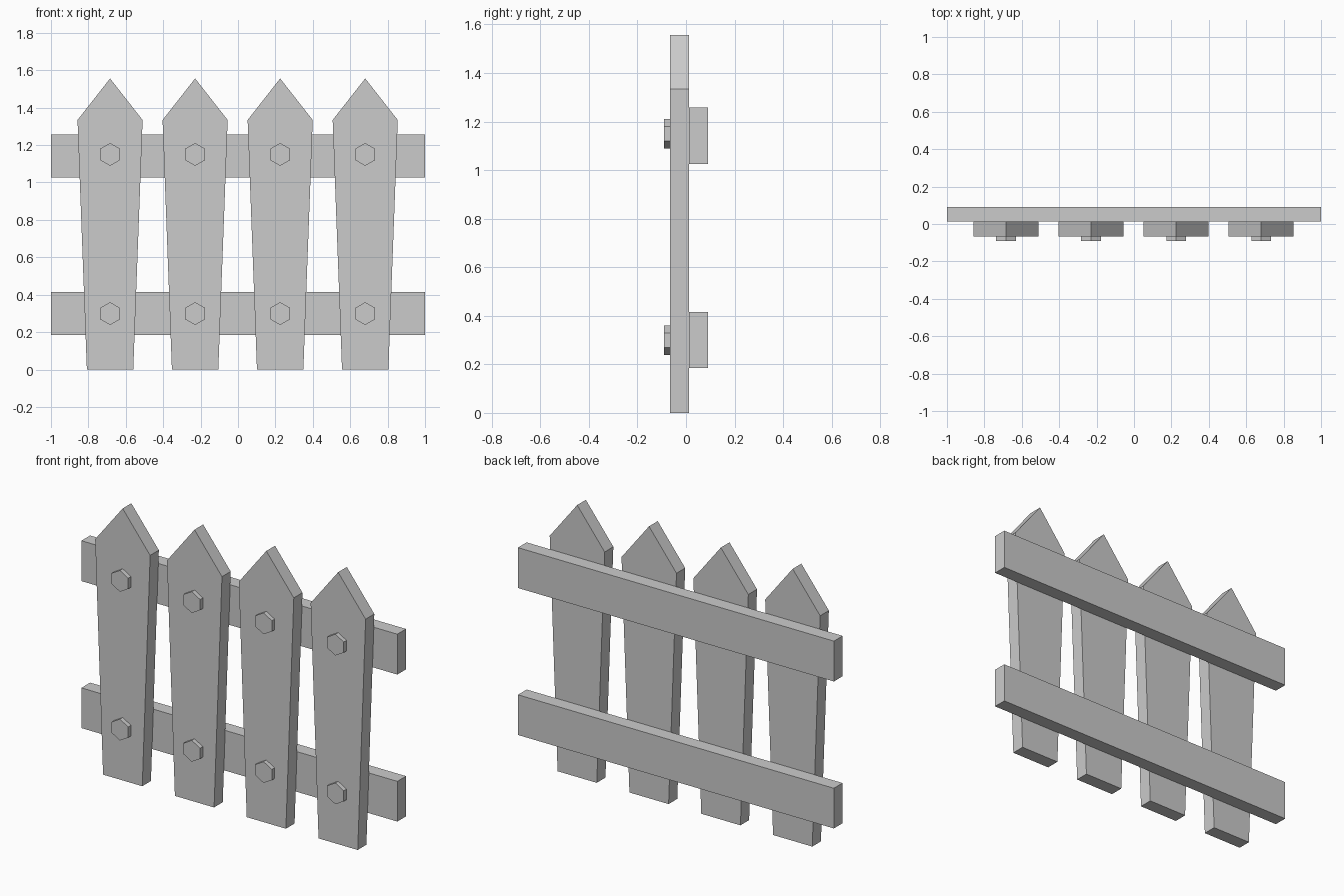
import bpy
from math import cos, sin, pi

if "Cube" in bpy.data.objects:
    bpy.data.objects.remove(bpy.data.objects["Cube"])


def extrude_profile(name, points, y0, y1):
    """Solid from an x-z outline (counter-clockwise seen from the front)."""
    n = len(points)
    verts = [(x, y, z) for y in (y0, y1) for x, z in points]
    faces = [tuple(range(n)), tuple(range(2 * n - 1, n - 1, -1))]
    faces += [(i, i + n, (i + 1) % n + n, (i + 1) % n) for i in range(n)]
    mesh = bpy.data.meshes.new(name)
    mesh.from_pydata(verts, [], faces)
    obj = bpy.data.objects.new(name, mesh)
    bpy.context.collection.objects.link(obj)
    return obj


FRONT, JOINT, BACK, BOLT_FRONT = -0.066, 0.0125, 0.091, -0.091

# Horizontal rails behind the pickets
for name, z0, z1 in (("lower_rail", 0.185, 0.415), ("upper_rail", 1.026, 1.257)):
    extrude_profile(name, [(-1, z0), (1, z0), (1, z1), (-1, z1)], JOINT, BACK)

for i in range(4):
    cx = -0.684 + i * 0.4547
    # Tapered picket with a pointed top
    outline = [(-0.124, 0), (0.124, 0), (0.174, 1.334), (0, 1.556), (-0.174, 1.334)]
    extrude_profile(f"picket_{i + 1}", [(cx + x, z) for x, z in outline], FRONT, JOINT)

    # Hexagonal bolt heads, one per rail
    for level, cz in (("lower", 0.299), ("upper", 1.15)):
        hexagon = [(cx + 0.061 * cos(pi / 2 + k * pi / 3),
                    cz + 0.061 * sin(pi / 2 + k * pi / 3)) for k in range(6)]
        extrude_profile(f"{level}_bolt_{i + 1}", hexagon, BOLT_FRONT, FRONT)
